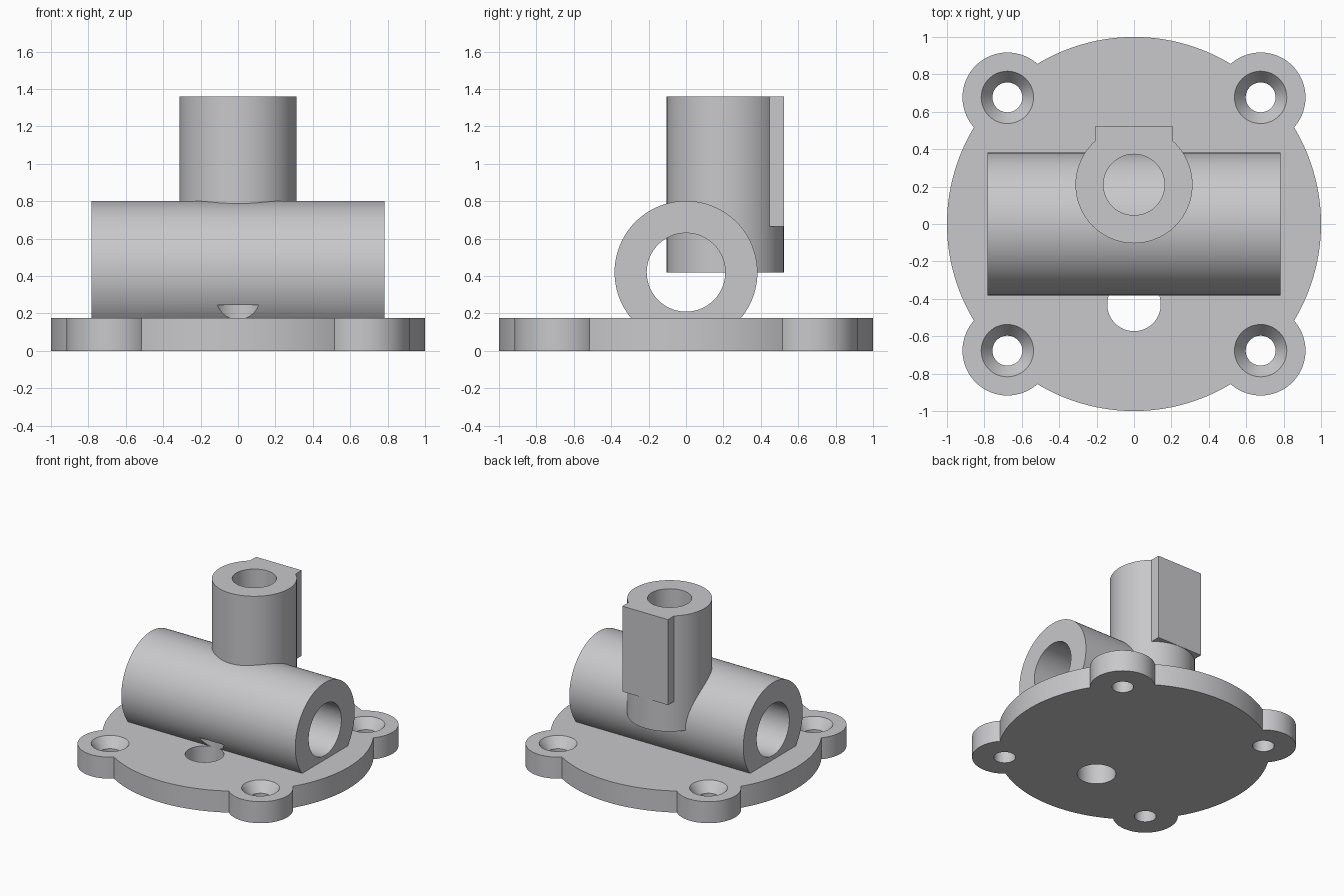
import bpy, math

if "Cube" in bpy.data.objects:
    bpy.data.objects.remove(bpy.data.objects["Cube"])

metal = bpy.data.materials.new("grey_metal")
metal.diffuse_color = (0.58, 0.58, 0.6, 1)
metal.use_nodes = True
metal.node_tree.nodes["Principled BSDF"].inputs["Base Color"].default_value = metal.diffuse_color


def cylinder(name, radius, start, end, top_radius=None, segments=96):
    """Cylinder or cone along the x or z axis between two points."""
    along_x = abs(end[0] - start[0]) > 0
    length = end[0] - start[0] if along_x else end[2] - start[2]
    bpy.ops.mesh.primitive_cone_add(
        vertices=segments, radius1=radius,
        radius2=radius if top_radius is None else top_radius, depth=length,
        location=[(a + b) / 2 for a, b in zip(start, end)],
        rotation=(0, math.pi / 2 if along_x else 0, 0))
    ob = bpy.context.object
    ob.name = name
    return ob


def combine(target, tool, operation):
    """Apply a boolean and remove its tool."""
    mod = target.modifiers.new("bool", 'BOOLEAN')
    mod.operation, mod.solver, mod.object = operation, 'EXACT', tool
    bpy.ops.object.select_all(action='DESELECT')
    bpy.context.view_layer.objects.active = target
    target.select_set(True)
    bpy.ops.object.modifier_apply(modifier=mod.name)
    bpy.data.objects.remove(tool, do_unlink=True)


def finish(ob):
    ob.data.materials.clear()
    ob.data.materials.append(metal)
    bpy.ops.object.select_all(action='DESELECT')
    bpy.context.view_layer.objects.active = ob
    ob.select_set(True)
    bpy.ops.object.shade_smooth_by_angle(angle=math.radians(30))


BASE_TOP = 0.175
EAR = 0.677
corners = [(sx * EAR, sy * EAR) for sx in (-1, 1) for sy in (-1, 1)]

# Round flange with four ears
flange = cylinder("flange", 1.0, (0, 0, 0), (0, 0, BASE_TOP), segments=128)
for x, y in corners:
    combine(flange, cylinder("ear", 0.24, (x, y, 0), (x, y, BASE_TOP), segments=64), 'UNION')

# Countersunk screw holes
for x, y in corners:
    combine(flange, cylinder("screw_hole", 0.08, (x, y, -0.1), (x, y, 0.3), segments=48), 'DIFFERENCE')
    combine(flange, cylinder("countersink", 0.08, (x, y, 0.095), (x, y, 0.255), 0.2, 48), 'DIFFERENCE')

# Horizontal tube with a through bore
tube = cylinder("horizontal_tube", 0.382, (-0.783, 0, 0.42), (0.783, 0, 0.42))
combine(tube, cylinder("bore", 0.21, (-1, 0, 0.42), (1, 0, 0.42)), 'DIFFERENCE')

# Drain hole through the flange, nicking the tube
for part in (flange, tube):
    combine(part, cylinder("drain_hole", 0.143, (0, -0.43, -0.1), (0, -0.43, 0.245)), 'DIFFERENCE')

# Vertical post with a flat pad at the back and a bore
post = cylinder("vertical_post", 0.313, (0, 0.21, 0.42), (0, 0.21, 1.36))
bpy.ops.mesh.primitive_cube_add(size=1, location=(0, 0.365, 1.0125))
pad = bpy.context.object
pad.scale = (0.41, 0.32, 0.695)
combine(post, pad, 'UNION')
combine(post, cylinder("post_bore", 0.163, (0, 0.21, 0.3), (0, 0.21, 1.5)), 'DIFFERENCE')

for part in (flange, tube, post):
    finish(part)
